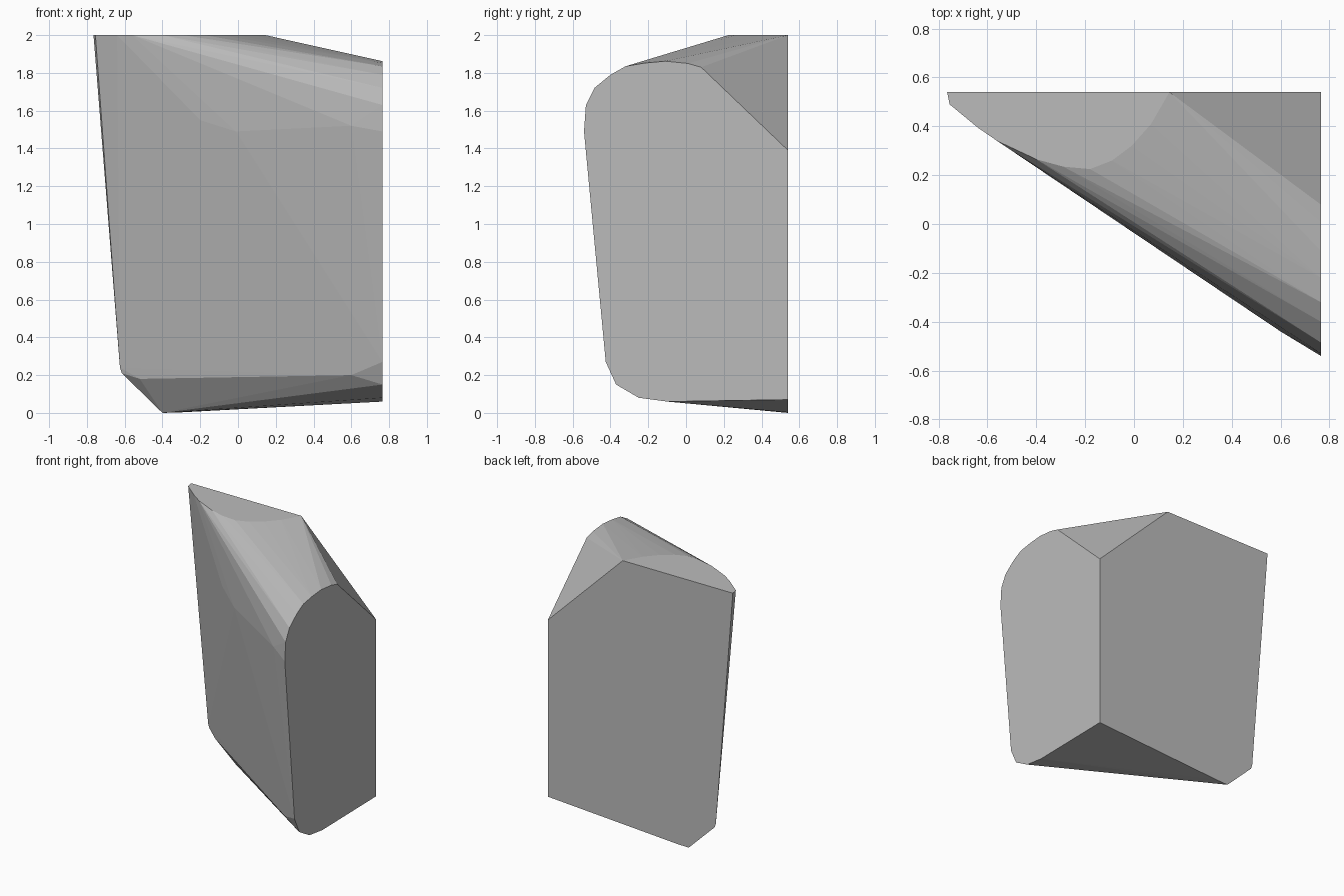
import bpy, bmesh

cube = bpy.data.objects.get("Cube")
if cube:
    bpy.data.objects.remove(cube, do_unlink=True)

SIDE, BACK, TOP = 0.765, 0.54, 2.0

# Flat side outline (y, z)
side_outline = [(BACK, 1.39), (0.08, 1.83), (0.01, 1.85), (-0.11, 1.862),
                (-0.22, 1.852), (-0.32, 1.835), (-0.40, 1.79), (-0.485, 1.72),
                (-0.53, 1.63), (-0.54, 1.49), (-0.425, 0.27), (-0.37, 0.15),
                (-0.25, 0.08), (-0.10, 0.06), (BACK, 0.07)]
# Curved rim of the flat top (x, y)
top_rim = [(-0.765, BACK), (-0.755, 0.49), (-0.64, 0.395), (-0.56, 0.34),
           (-0.40, 0.265), (-0.29, 0.235), (-0.18, 0.225), (-0.09, 0.26),
           (-0.01, 0.32), (0.07, 0.41), (0.145, BACK)]
# Lower corner of the flat back (x, z)
back_corner = [(-0.30, 0.003), (-0.40, 0.0), (-0.615, 0.21), (-0.625, 0.24)]
# Chipped edges of the slanted front
front_points = [(0.60, -0.44, 1.52), (-0.01, -0.03, 1.49), (-0.20, 0.10, 1.55),
                (0.60, -0.305, 0.20), (-0.20, 0.255, 0.195),
                (-0.52, 0.475, 0.18), (-0.47, 0.435, 0.27)]

points = [(SIDE, y, z) for y, z in side_outline]
points += [(x, y, TOP) for x, y in top_rim]
points += [(x, BACK, z) for x, z in back_corner]
points += front_points

# Wrap the outlines in one faceted solid
bm = bmesh.new()
for p in points:
    bm.verts.new(p)
hull = bmesh.ops.convex_hull(bm, input=bm.verts[:])
loose = {g for g in hull["geom_interior"] + hull["geom_unused"]
         if isinstance(g, bmesh.types.BMVert)}
bmesh.ops.delete(bm, geom=list(loose), context="VERTS")
bmesh.ops.dissolve_limit(bm, angle_limit=0.01, verts=bm.verts[:], edges=bm.edges[:])
bmesh.ops.recalc_face_normals(bm, faces=bm.faces[:])

mesh = bpy.data.meshes.new("stone_block")
bm.to_mesh(mesh)
bm.free()
block = bpy.data.objects.new("stone_block", mesh)
bpy.context.collection.objects.link(block)

# Plain grey stone
grey = bpy.data.materials.new("stone_grey")
grey.use_nodes = True
colour = (0.5, 0.5, 0.5, 1.0)
grey.diffuse_color = colour
grey.node_tree.nodes["Principled BSDF"].inputs["Base Color"].default_value = colour
mesh.materials.append(grey)
